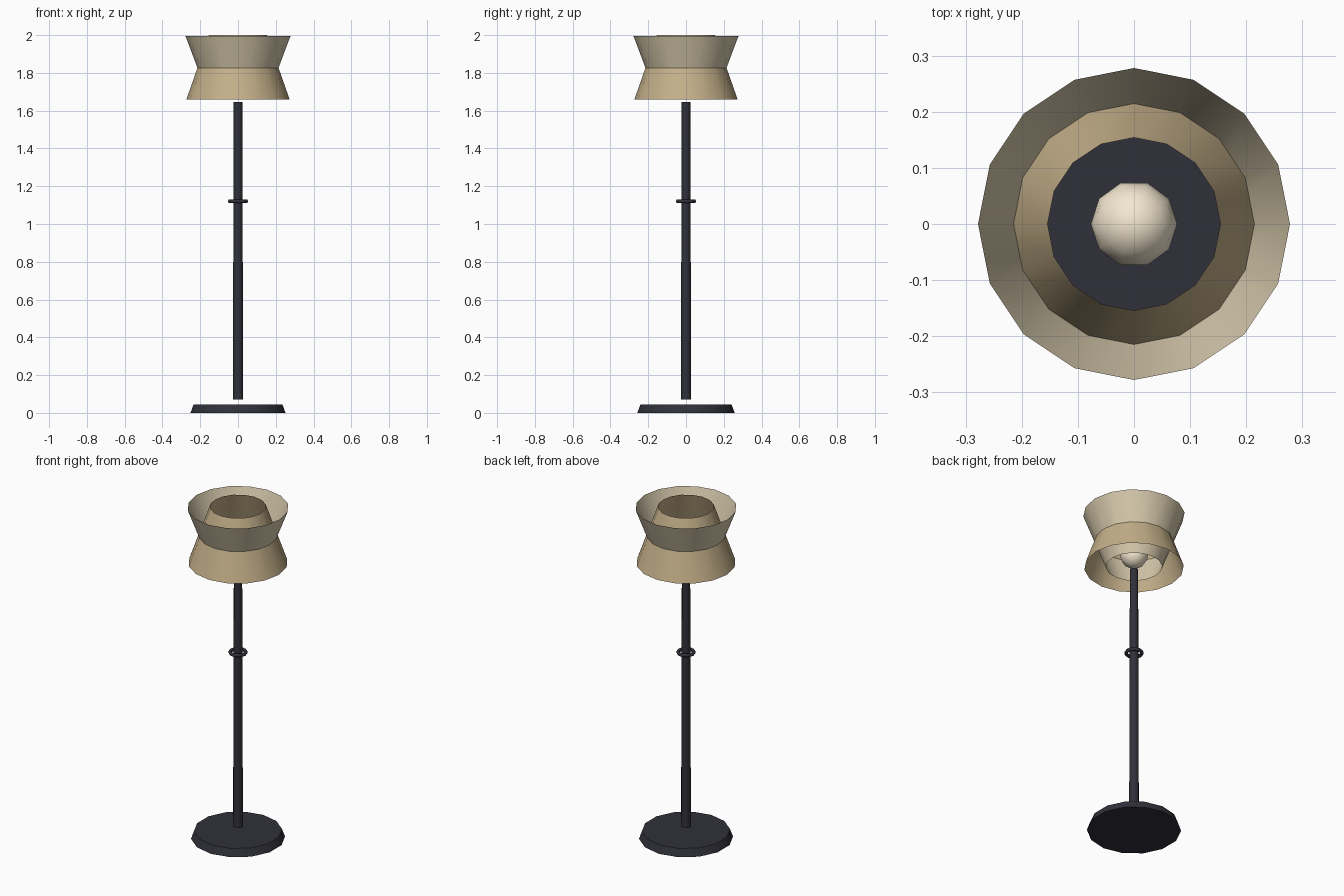
import bpy, bmesh
from math import sin, cos, pi, radians

if "Cube" in bpy.data.objects:
    bpy.data.objects.remove(bpy.data.objects["Cube"])


def material(name, rgb):
    m = bpy.data.materials.new(name)
    m.diffuse_color = (*rgb, 1)
    m.use_nodes = True
    m.node_tree.nodes["Principled BSDF"].inputs["Base Color"].default_value = m.diffuse_color
    return m


def lathe(name, profile, sides, mat, start=pi / 2, closed=False, angle=45):
    """Revolve (radius, z) points about z; radius 0 ends become poles."""
    bm = bmesh.new()
    rings = [[bm.verts.new((r * cos(start + 2 * pi * k / sides),
                            r * sin(start + 2 * pi * k / sides), z))
              for k in range(sides)] for r, z in profile]
    pairs = list(zip(rings, rings[1:]))
    if closed:
        pairs.append((rings[-1], rings[0]))
    for low, high in pairs:
        for k in range(sides):
            n = (k + 1) % sides
            bm.faces.new((low[k], low[n], high[n], high[k]))
    bmesh.ops.remove_doubles(bm, verts=bm.verts, dist=1e-5)
    mesh = bpy.data.meshes.new(name)
    bm.to_mesh(mesh)
    bm.free()
    obj = bpy.data.objects.new(name, mesh)
    bpy.context.collection.objects.link(obj)
    mesh.materials.append(mat)
    bpy.ops.object.select_all(action='DESELECT')
    obj.select_set(True)
    bpy.context.view_layer.objects.active = obj
    bpy.ops.object.shade_smooth_by_angle(angle=radians(angle))
    return obj


dark = material("dark_metal", (0.03, 0.03, 0.042))
cream = material("cream_fabric", (0.67, 0.58, 0.41))
tan_mat = material("tan_fabric", (0.55, 0.43, 0.25))
glow = material("bulb_glass", (0.9, 0.8, 0.63))

# Weighted foot and slightly tapered pole
lathe("base", [(0, 0), (0.258, 0), (0.241, 0.045), (0, 0.045)], 14, dark)
lathe("pole", [(0, 0.07), (0.027, 0.07), (0.023, 1.645), (0, 1.645)], 12, dark)

# Collar ring around the pole
lathe("collar_ring", [(0.044 + 0.01 * cos(2 * pi * i / 6), 1.12 + 0.01 * sin(2 * pi * i / 6))
                      for i in range(6)], 12, dark, closed=True, angle=80)

# Two crossing open cones form the shade
lathe("lower_shade", [(0.273, 1.66), (0.154, 2.0)], 16, tan_mat)
lathe("upper_shade", [(0.154, 1.665), (0.278, 1.995)], 16, cream)

# Bulb inside the shade
lathe("bulb", [(0.077 * sin(pi * i / 8), 1.74 - 0.077 * cos(pi * i / 8))
               for i in range(9)], 10, glow, start=0, angle=80)
